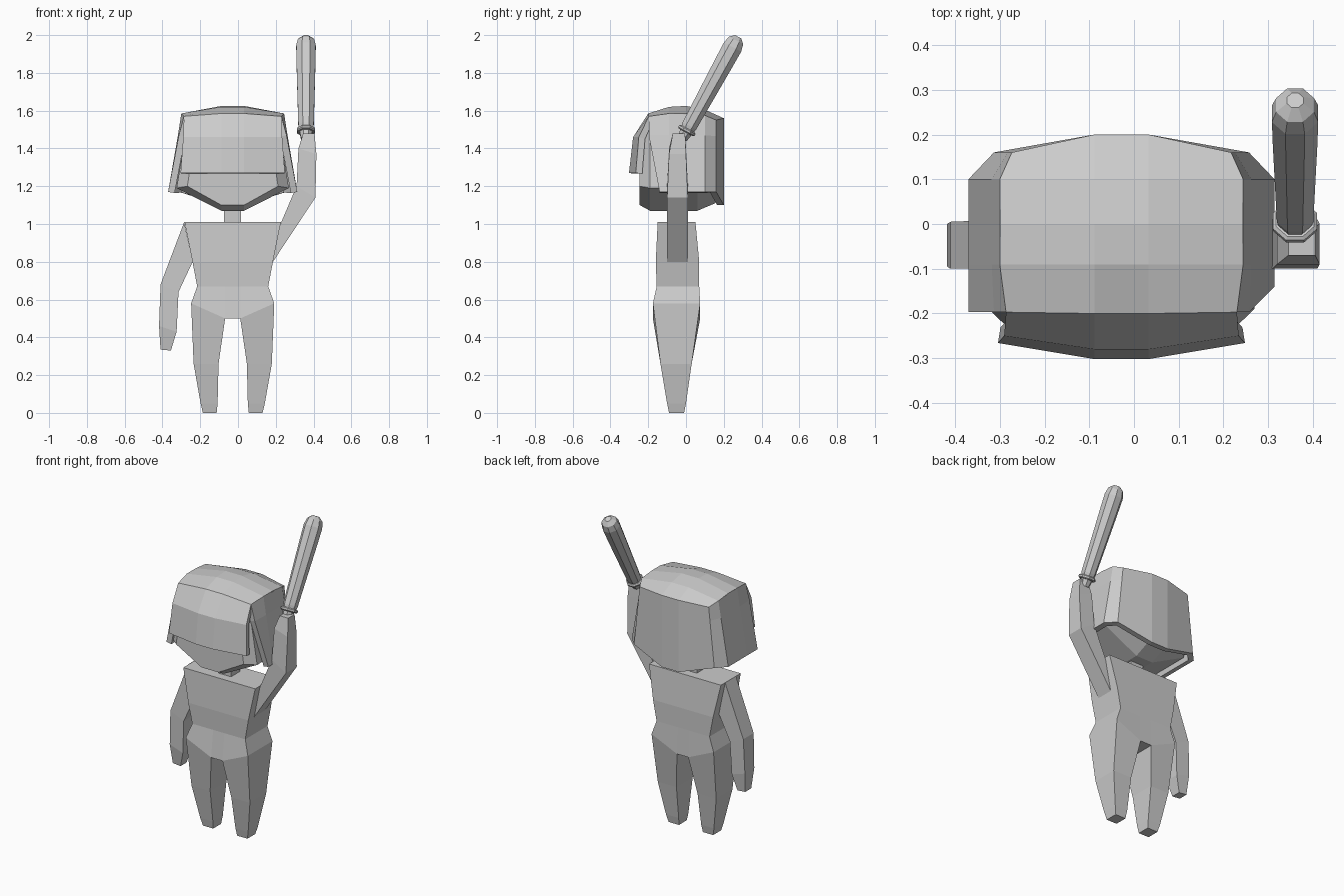
import bpy, bmesh, math
from mathutils import Vector

if "Cube" in bpy.data.objects:
    bpy.data.objects.remove(bpy.data.objects["Cube"])

CX = -0.028  # symmetry plane of the figure


def finish(name, bm):
    bmesh.ops.recalc_face_normals(bm, faces=bm.faces)
    me = bpy.data.meshes.new(name)
    bm.to_mesh(me)
    bm.free()
    ob = bpy.data.objects.new(name, me)
    bpy.context.collection.objects.link(ob)
    return ob


def loft(name, rings, caps=True):
    """Closed skin through rings of equal point count."""
    bm = bmesh.new()
    rows = [[bm.verts.new(p) for p in r] for r in rings]
    n = len(rows[0])
    for a, b in zip(rows, rows[1:]):
        for i in range(n):
            j = (i + 1) % n
            bm.faces.new((a[i], a[j], b[j], b[i]))
    if caps:
        bm.faces.new(rows[0])
        bm.faces.new(rows[-1])
    return finish(name, bm)


def sheet(name, rows, thickness):
    """Open grid with an inward wall thickness."""
    bm = bmesh.new()
    vs = [[bm.verts.new(p) for p in r] for r in rows]
    for a, b in zip(vs, vs[1:]):
        for i in range(len(a) - 1):
            bm.faces.new((a[i], a[i + 1], b[i + 1], b[i]))
    me_ob = finish(name, bm)
    c = Vector((CX, -0.05, 1.35))
    p = me_ob.data.polygons[len(me_ob.data.polygons) // 2]
    if p.normal.dot(p.center - c) < 0:
        me_ob.data.flip_normals()
    mod = me_ob.modifiers.new("wall", "SOLIDIFY")
    mod.thickness = thickness
    mod.offset = -1
    return me_ob


# Torso: (half width, z outer, z inner, y front, y back)
torso = [(0.255, 1.01, 1.01, -0.15, 0.05), (0.213, 0.80, 0.80, -0.16, 0.07),
         (0.188, 0.67, 0.67, -0.155, 0.07), (0.22, 0.58, 0.50, -0.175, 0.075)]
rings = []
for w, zo, zi, f, b in torso:
    cols = [(-w, zo), (-0.04, zi), (0.04, zi), (w, zo)]
    rings.append([(CX + x, f, z) for x, z in cols] +
                 [(CX + x, b, z) for x, z in reversed(cols)])
loft("torso", rings)

# Neck
loft("neck", [[(CX + sx * 0.045, -0.05 + sy * 0.045, z) for sx, sy in
               ((-1, -1), (1, -1), (1, 1), (-1, 1))] for z in (1.0, 1.12)])

# Legs: (outer, z outer, inner, z inner, y front, y back)
leg = [(0.22, 0.58, 0.04, 0.50, -0.175, 0.075), (0.207, 0.26, 0.075, 0.26, -0.135, 0.03),
       (0.17, 0.05, 0.08, 0.05, -0.10, 0.0), (0.158, 0, 0.085, 0, -0.09, -0.01)]
for side, s in (("left", 1), ("right", -1)):
    loft(side + "_leg", [[(CX + s * o, f, zo), (CX + s * i, f, zi),
                          (CX + s * i, b, zi), (CX + s * o, b, zo)]
                         for o, zo, i, zi, f, b in leg])


# Arms: (outer x, z, inner x, z, y front, y back)
def arm(name, secs):
    loft(name, [[(xo, f, zo), (xi, f, zi), (xi, b, zi), (xo, b, zo)]
                for xo, zo, xi, zi, f, b in secs])


arm("lowered_arm", [(-0.285, 1.01, -0.24, 0.80, -0.10, 0.01),
                    (-0.41, 0.68, -0.315, 0.64, -0.10, 0.005),
                    (-0.418, 0.46, -0.325, 0.43, -0.095, 0.0),
                    (-0.41, 0.335, -0.355, 0.33, -0.075, -0.015)])
arm("raised_arm", [(0.185, 0.80, 0.225, 1.0, -0.10, 0.01),
                   (0.41, 1.14, 0.31, 1.20, -0.10, 0.01),
                   (0.415, 1.37, 0.32, 1.40, -0.09, 0.0),
                   (0.405, 1.48, 0.345, 1.48, -0.07, -0.005)])


# Head: half sections lofted front to back
def head_ring(y, half):
    return [(CX + x, y, z) for x, z in half] + [(CX - x, y, z) for x, z in reversed(half)]


front = [(0.06, 1.10), (0.24, 1.20), (0.20, 1.47), (0.06, 1.47)]
full = [(0.06, 1.07), (0.297, 1.19), (0.24, 1.54), (0.06, 1.57)]
back = [(0.06, 1.11), (0.24, 1.20), (0.21, 1.52), (0.06, 1.53)]
loft("head", [head_ring(-0.245, front), head_ring(-0.19, full),
              head_ring(0.06, full), head_ring(0.155, back)])

# Hair cap from fringe tip to nape: (half width, y side, z side, y mid, z mid)
cap = [(0.276, -0.266, 1.27, -0.302, 1.27), (0.262, -0.25, 1.46, -0.28, 1.46),
       (0.258, -0.197, 1.57, -0.20, 1.585), (0.272, -0.09, 1.585, -0.09, 1.62),
       (0.272, 0.0, 1.585, 0.0, 1.625), (0.272, 0.10, 1.575, 0.10, 1.605),
       (0.245, 0.16, 1.55, 0.20, 1.56), (0.285, 0.16, 1.17, 0.20, 1.10)]
sheet("hair_cap", [[(CX - w, ys, zs), (CX - 0.06, ym, zm), (CX + 0.06, ym, zm),
                    (CX + w, ys, zs)] for w, ys, zs, ym, zm in cap], 0.035)

# Side hair, joined round the back corner to the nape
for side, s, yf in (("left", 1, -0.14), ("right", -1, -0.197)):
    sheet(side + "_side_hair", [
        [(CX + s * 0.258, -0.197, 1.57), (CX + s * 0.272, -0.09, 1.585),
         (CX + s * 0.272, 0.10, 1.575), (CX + s * 0.245, 0.16, 1.55)],
        [(CX + s * 0.285, -0.197, 1.47), (CX + s * 0.29, -0.09, 1.47),
         (CX + s * 0.29, 0.10, 1.47), (CX + s * 0.254, 0.16, 1.465)],
        [(CX + s * 0.342, yf, 1.17), (CX + s * 0.342, -0.09, 1.17),
         (CX + s * 0.342, 0.10, 1.17), (CX + s * 0.285, 0.16, 1.17)]], 0.035)

# Club: octagonal profile along a leaning axis, with a ring above the grip
axis = Vector((0, 0.48, 0.877)).normalized()
base = Vector((0.36, -0.02, 1.45))
u = Vector((1, 0, 0))
v = axis.cross(u)


def turned(name, profile):
    loft(name, [[base + axis * t + (u * math.cos(a) + v * math.sin(a)) * r
                 for a in (math.pi / 4 * (k + 0.5) for k in range(8))]
                for t, r in profile])


turned("club", [(0, 0.028), (0.05, 0.038), (0.08, 0.044), (0.45, 0.054),
                (0.555, 0.056), (0.595, 0.046), (0.617, 0.02)])
turned("club_ring", [(0.04, 0.046), (0.046, 0.053), (0.056, 0.053), (0.062, 0.046)])
